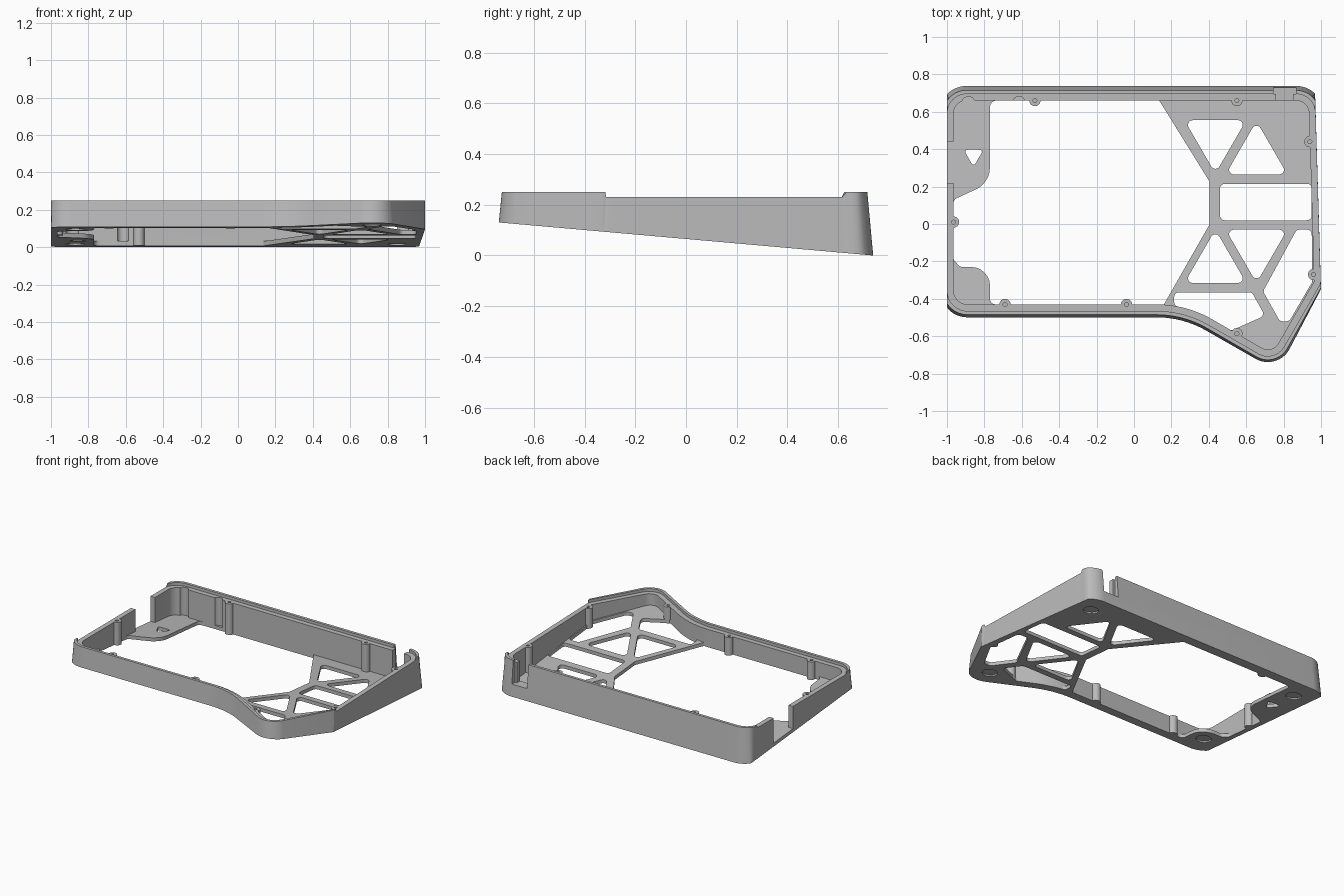
import bpy, bmesh, math
from mathutils import Vector

if "Cube" in bpy.data.objects:
    bpy.data.objects.remove(bpy.data.objects["Cube"])

TOP, LEDGE, FLOOR = 0.25, 0.23, 0.025   # lip height, ledge height, floor thickness
HALF, RISE, DRAFT = 0.737, 0.13, 0.095  # half depth, front lift, wall taper

grey = bpy.data.materials.new("case_grey")
grey.use_nodes = True
grey.diffuse_color = (0.5, 0.5, 0.5, 1)
grey.node_tree.nodes["Principled BSDF"].inputs["Base Color"].default_value = (0.5, 0.5, 0.5, 1)


def base(y):
    """Height of the sloping underside."""
    return RISE * (HALF - y) / (2 * HALF)


def above(dz):
    return lambda y: base(y) + dz


def level(z):
    return lambda y: z


def rounded(corners, radius=0.025, n=6):
    """Closed loop with filleted corners; a corner may carry its own radius."""
    loop = []
    for i, c in enumerate(corners):
        r = c[2] if len(c) > 2 else radius
        p = Vector(c[:2])
        u = (Vector(corners[i - 1][:2]) - p).normalized()
        v = (Vector(corners[(i + 1) % len(corners)][:2]) - p).normalized()
        half = u.angle(v) / 2
        centre = p + (u + v).normalized() * r / math.sin(half)
        s, e = p + u * r / math.tan(half) - centre, p + v * r / math.tan(half) - centre
        a0 = math.atan2(s.y, s.x)
        sweep = (math.atan2(e.y, e.x) - a0 + math.pi) % (2 * math.pi) - math.pi
        for k in range(n + 1):
            a = a0 + sweep * k / n
            loop.append(centre + Vector((math.cos(a), math.sin(a))) * r)
    return loop


def circle(x, y, r, n=24):
    return [Vector((x + r * math.cos(2 * math.pi * k / n), y + r * math.sin(2 * math.pi * k / n)))
            for k in range(n)]


def rect(x0, x1, y0, y1):
    return [Vector(p) for p in ((x0, y0), (x1, y0), (x1, y1), (x0, y1))]


def offset(loop, dist):
    """Push a counter-clockwise loop outwards; the straight sides clip it."""
    out = []
    for i, p in enumerate(loop):
        d0 = (p - loop[i - 1]).normalized()
        d1 = (loop[(i + 1) % len(loop)] - p).normalized()
        n0, n1 = Vector((d0.y, -d0.x)), Vector((d1.y, -d1.x))
        m = (n0 + n1).normalized()
        q = p + m * dist(p.y) / m.dot(n0)
        q.x = max(-1.0, min(q.x, 1.0, 1.0 - 0.03 * (q.y + 0.36)))
        out.append(q)
    return out


def add_object(name, bm):
    bmesh.ops.remove_doubles(bm, verts=bm.verts, dist=1e-4)
    bmesh.ops.recalc_face_normals(bm, faces=bm.faces)
    mesh = bpy.data.meshes.new(name)
    bm.to_mesh(mesh)
    bm.free()
    mesh.materials.append(grey)
    ob = bpy.data.objects.new(name, mesh)
    bpy.context.collection.objects.link(ob)
    return ob


def prism(name, loops, low, high):
    """Fill loops (inner ones become holes) between two height functions."""
    curve = bpy.data.curves.new(name, 'CURVE')
    curve.dimensions, curve.fill_mode, curve.extrude = '2D', 'BOTH', 0.5
    for loop in loops:
        sp = curve.splines.new('POLY')
        sp.points.add(len(loop) - 1)
        for pt, p in zip(sp.points, loop):
            pt.co = (p.x, p.y, 0, 1)
        sp.use_cyclic_u = True
    tmp = bpy.data.objects.new(name + "_outline", curve)
    bpy.context.collection.objects.link(tmp)
    bpy.context.view_layer.update()
    bm = bmesh.new()
    bm.from_mesh(tmp.to_mesh())
    tmp.to_mesh_clear()
    bpy.data.objects.remove(tmp)
    bpy.data.curves.remove(curve)
    for v in bm.verts:
        v.co.z = (high if v.co.z > 0 else low)(v.co.y)
    return add_object(name, bm)


def select(ob):
    bpy.ops.object.select_all(action='DESELECT')
    ob.select_set(True)
    bpy.context.view_layer.objects.active = ob


def cut(targets, cutter):
    cutter.hide_render = True
    for ob in targets:
        mod = ob.modifiers.new("cut", 'BOOLEAN')
        mod.operation, mod.solver, mod.object = 'DIFFERENCE', 'EXACT', cutter
        select(ob)
        bpy.ops.object.modifier_apply(modifier=mod.name)
    bpy.data.objects.remove(cutter)


# Inner outline of the case, counter-clockwise
inner = rounded([(-0.965, 0.66, 0.07), (-0.965, -0.43, 0.075), (0.28, -0.43, 0.6),
                 (0.739, -0.695, 0.065), (0.963, -0.307, 0.03), (0.934, 0.66, 0.07)], n=14)

# Outer wall with a stepped lip that dies out on the clipped sides
ledge = offset(inner, level(0.035))
crest = offset(inner, level(0.055))
foot = offset(inner, lambda y: 0.055 + DRAFT * (TOP - base(y)))
rings = [[] for _ in range(6)]
for i, l, c, f in zip(inner, ledge, crest, foot):
    lip = (c - l).length > 0.006
    c, z = (c, TOP) if lip else (l, LEDGE)
    for ring, p, h in zip(rings, (f, c, l, l, i, i), (base(f.y), z, z, LEDGE, LEDGE, base(i.y))):
        ring.append((p.x, p.y, h))
bm = bmesh.new()
grid = [[bm.verts.new(p) for p in ring] for ring in rings]
count = len(inner)
for a in range(6):
    r0, r1 = grid[a], grid[(a + 1) % 6]
    for k in range(count):
        j = (k + 1) % count
        bm.faces.new((r0[k], r0[j], r1[j], r1[k]))
wall = add_object("outer_wall", bm)

# Floor: corner plates and a triangulated truss around the openings
opening = rounded([(0.135, 0.66, 0.005), (0.405, 0.225, 0.02), (0.405, 0.0, 0.02), (0.16, -0.43, 0.005),
                   (-0.77, -0.43, 0.03), (-0.77, -0.23, 0.1), (-0.93, -0.23, 0.03), (-0.965, -0.19, 0.01),
                   (-0.965, 0.13, 0.03), (-0.77, 0.22, 0.13), (-0.77, 0.66, 0.035)])
holes = [
    [(0.27, 0.555), (0.60, 0.555), (0.435, 0.27)],
    [(0.49, 0.265), (0.82, 0.265), (0.655, 0.55)],
    [(0.46, 0.02), (0.95, 0.02), (0.95, 0.215), (0.46, 0.215)],
    [(0.27, -0.315), (0.60, -0.315), (0.435, -0.03)],
    [(0.49, -0.03), (0.82, -0.03), (0.655, -0.315)],
    [(0.87, -0.03), (0.95, -0.03), (0.953, -0.31), (0.83, -0.52), (0.78, -0.52), (0.69, -0.36)],
    [(0.215, -0.365), (0.63, -0.365), (0.70, -0.49), (0.52, -0.57), (0.37, -0.485), (0.215, -0.435)],
    [(-0.91, 0.397, 0.012), (-0.805, 0.397, 0.012), (-0.858, 0.305, 0.012)],
]
floor = prism("floor_plate", [offset(inner, level(0.02)), opening] + [rounded(h) for h in holes],
              base, above(FLOOR))

# Screw posts along the wall
spots = [(-0.53, 0.66), (0.55, 0.66), (0.94, 0.44), (0.96, -0.27),
         (0.55, -0.586), (-0.04, -0.43), (-0.69, -0.43), (-0.965, 0.01)]
posts = prism("screw_posts", [circle(x, y, 0.03) for x, y in spots], base, level(LEDGE))
cut([wall, posts], prism("screw_holes", [circle(x, y, 0.011, 12) for x, y in spots],
                         level(0.15), level(0.4)))

# Side gap, back port, relief grooves
cut([wall], prism("side_gap", [rect(-1.1, -0.93, 0.22, 0.44)], above(FLOOR), level(0.5)))
cut([wall], prism("port_outer", [rect(0.745, 0.865, 0.695, 0.9)], level(0.085), level(0.5)))
cut([wall], prism("port_inner", [rect(0.76, 0.85, 0.6, 0.8)], level(0.085), level(0.5)))
cut([wall], prism("relief_grooves", [circle(-0.615, 0.65, 0.032), circle(-0.885, 0.645, 0.036)],
                  above(FLOOR), level(0.5)))

# Shallow round recesses for the feet
feet = [(0.85, 0.58), (0.715, -0.6), (-0.87, 0.57), (-0.87, -0.335)]
cut([floor], prism("foot_recess", [circle(x, y, 0.05) for x, y in feet], above(-0.1), above(0.01)))

for ob in (wall, floor, posts):
    select(ob)
    bpy.ops.object.shade_smooth_by_angle(angle=math.radians(30))
